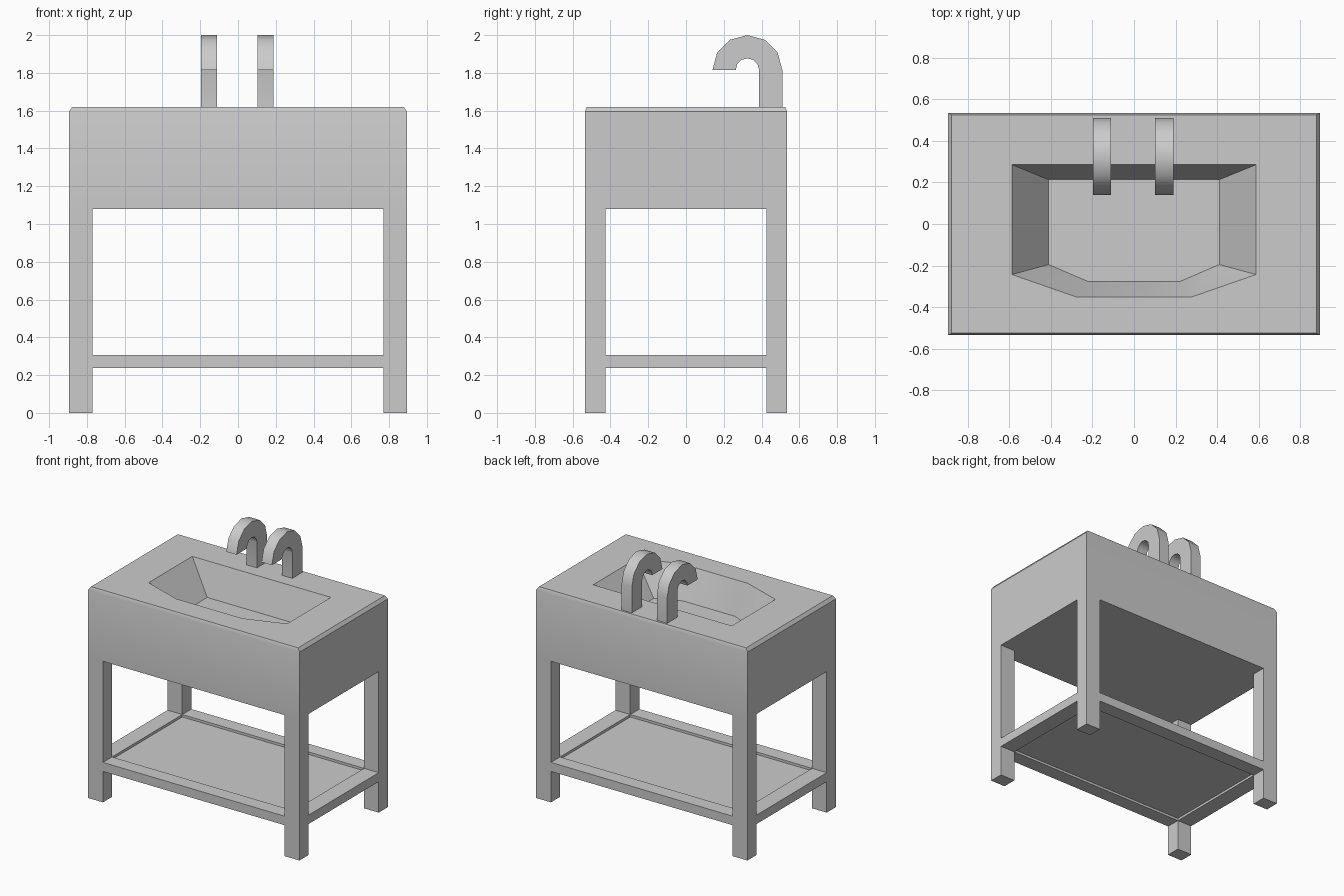
import bpy, bmesh, math

if "Cube" in bpy.data.objects:
    bpy.data.objects.remove(bpy.data.objects["Cube"])

LX, LY = 0.895, 0.535        # outer half size
TX, TY = 0.125, 0.11         # leg thickness
RIM, BASE = 1.62, 1.08


def finish(bm, name, smooth=True):
    bmesh.ops.recalc_face_normals(bm, faces=bm.faces)
    me = bpy.data.meshes.new(name)
    bm.to_mesh(me)
    bm.free()
    ob = bpy.data.objects.new(name, me)
    bpy.context.collection.objects.link(ob)
    if smooth:
        bpy.ops.object.select_all(action='DESELECT')
        ob.select_set(True)
        bpy.context.view_layer.objects.active = ob
        bpy.ops.object.shade_smooth_by_angle(angle=math.radians(32))
    return ob


def box(name, x0, x1, y0, y1, z0, z1):
    bm = bmesh.new()
    bmesh.ops.create_cube(bm, size=1)
    for v in bm.verts:
        v.co = ((x0 + x1) / 2 + v.co.x * (x1 - x0),
                (y0 + y1) / 2 + v.co.y * (y1 - y0),
                (z0 + z1) / 2 + v.co.z * (z1 - z0))
    return finish(bm, name, False)


def loop(bm, pts, z):
    return [bm.verts.new((x, y, z)) for x, y in pts]


def skin(bm, a, b):
    n = len(a)
    for i in range(n):
        j = (i + 1) % n
        bm.faces.new((a[i], a[j], b[j], b[i]))


def rect(x, y):
    return [(-x, -y), (x, -y), (x, y), (-x, y)]


def basin(xb, yb, yf, xn, yn):
    return [(-xb, yb), (-xb, yf), (-xn, yn), (xn, yn), (xb, yf), (xb, yb)]


# Sink body: chamfered block with a sunken basin
bm = bmesh.new()
bottom = loop(bm, rect(LX, LY), BASE)
side = loop(bm, rect(LX, LY), RIM - 0.025)
top = loop(bm, rect(LX - 0.018, LY - 0.01), RIM)
lip = loop(bm, basin(0.587, 0.285, -0.243, 0.28, -0.35), RIM)
floor = loop(bm, basin(0.41, 0.213, -0.195, 0.22, -0.277), 1.38)
skin(bm, bottom, side)
skin(bm, side, top)
skin(bm, lip, floor)
bm.faces.new(bottom)
bm.faces.new(floor)
edges = [bm.edges.get((r[i - 1], r[i])) for r in (top, lip) for i in range(len(r))]
bmesh.ops.triangle_fill(bm, edges=edges, use_beauty=True)
finish(bm, "sink_body")

# Legs and shelf frame
IX, IY = LX - TX, LY - TY
for sx, nx in ((-1, "left"), (1, "right")):
    for sy, ny in ((-1, "front"), (1, "back")):
        xs, ys = sorted((sx * IX, sx * LX)), sorted((sy * IY, sy * LY))
        box(f"{ny}_{nx}_leg", *xs, *ys, 0, BASE)
    box(f"{nx}_rail", *sorted((sx * IX, sx * LX)), -IY, IY, 0.237, 0.306)
for sy, ny in ((-1, "front"), (1, "back")):
    box(f"{ny}_rail", -IX, IX, *sorted((sy * IY, sy * LY)), 0.237, 0.306)

# Recessed shelf panel
box("shelf_panel", -IX, IX, -IY, IY, 0.255, 0.287)


# Hooked taps: extruded six-segment arches
def tap(name, x0, x1):
    cy, cz, ro, ri = 0.325, 1.815, 0.185, 0.062
    angles = [math.radians(30 * i) for i in range(7)]
    outer = [(cy + ro, RIM)] + [(cy + ro * math.cos(a), cz + ro * math.sin(a)) for a in angles]
    inner = [(cy + ri, RIM)] + [(cy + ri * math.cos(a), cz + ri * math.sin(a)) for a in angles]
    bm = bmesh.new()
    rings = [[bm.verts.new(p) for p in ((x0, *o), (x1, *o), (x1, *i), (x0, *i))]
             for o, i in zip(outer, inner)]
    for a, b in zip(rings, rings[1:]):
        skin(bm, a, b)
    bm.faces.new(rings[0])
    bm.faces.new(rings[-1])
    return finish(bm, name)


tap("left_tap", -0.197, -0.11)
tap("right_tap", 0.102, 0.189)
